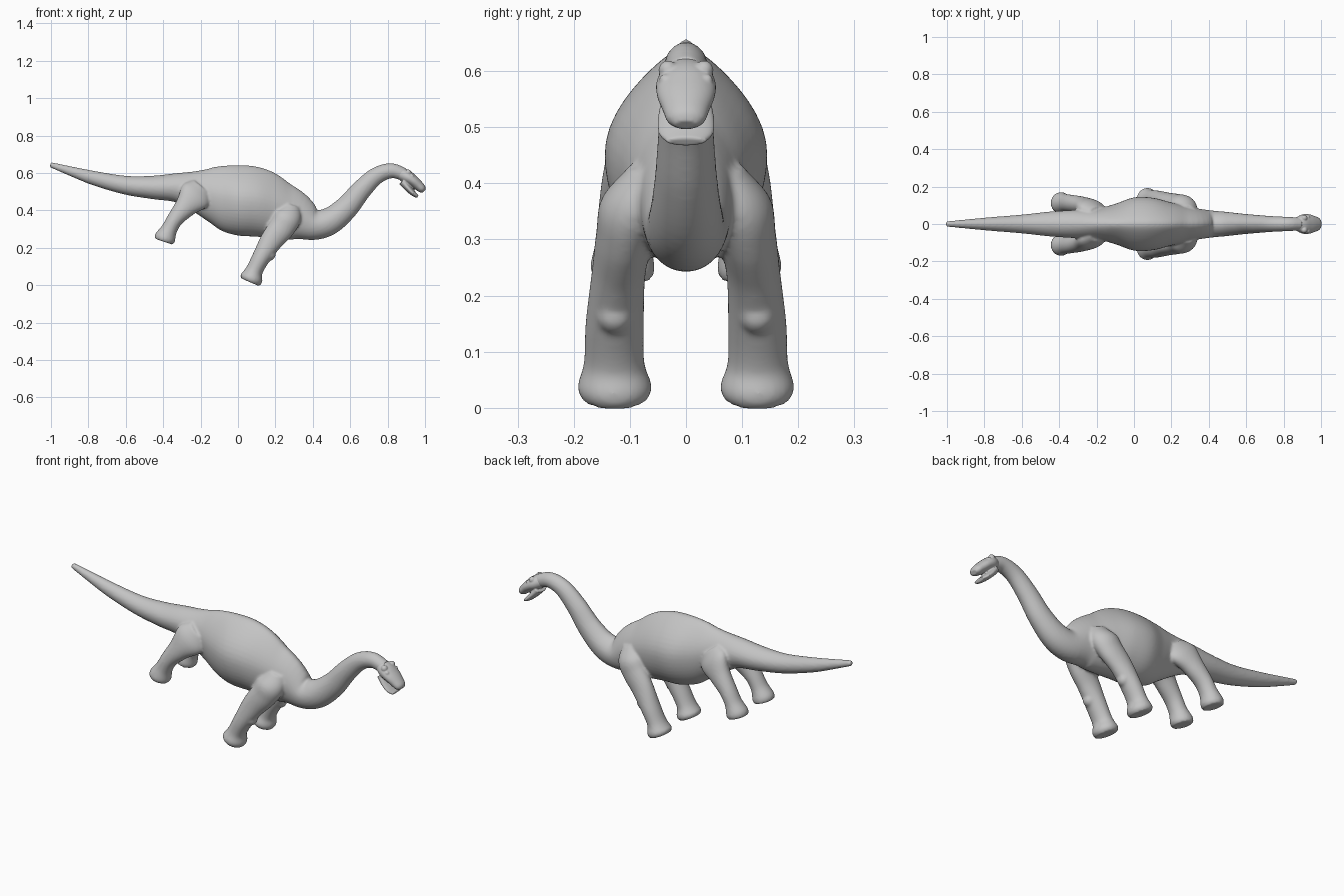
import bpy
import bmesh
from math import cos, sin, pi
from mathutils import Vector, Matrix

if "Cube" in bpy.data.objects:
    bpy.data.objects.remove(bpy.data.objects["Cube"], do_unlink=True)

SIDES = 48
STEPS = 6

skin = bpy.data.materials.new("grey_skin")
skin.use_nodes = True
GREY = (0.55, 0.55, 0.55, 1)
skin.diffuse_color = GREY
skin.node_tree.nodes["Principled BSDF"].inputs["Base Color"].default_value = GREY


def smooth_rows(rows):
    """Fill in a smooth run of cross-sections between the key ones."""
    keys = [Vector(r) for r in rows]
    keys = [keys[0] * 2 - keys[1]] + keys + [keys[-1] * 2 - keys[-2]]
    out = []
    for a, b, c, d in zip(keys, keys[1:], keys[2:], keys[3:]):
        for i in range(STEPS):
            t = i / STEPS
            out.append(b + (c - a) * (t / 2) + (a * 2 - b * 5 + c * 4 - d) * (t * t / 2)
                       + (b * 3 - a - c * 3 + d) * (t ** 3 / 2))
    return out + [keys[-2]]


def loft(bm, rows, side=1, ridge=0):
    """Closed tube; each row is x, y, z, half height, half width."""
    rows = smooth_rows(rows)
    centres = [Vector((r[0], r[1] * side, r[2])) for r in rows]
    rings = []
    for i, (r, c) in enumerate(zip(rows, centres)):
        along = centres[min(i + 1, len(rows) - 1)] - centres[max(i - 1, 0)]
        along.y = 0
        # deep trunk sections stand upright, slim ones follow the path
        along.z *= min(1, max(0, (0.15 - r[3]) / 0.06))
        across = Vector((0, 1, 0))
        up = along.normalized().cross(across)
        pinch = min(0.45, r[3] * ridge)
        ring = []
        for k in range(SIDES):
            a = 2 * pi * k / SIDES
            width = r[4] * cos(a) * (1 - pinch * max(0, sin(a)) ** 2)
            ring.append(bm.verts.new(c + across * width + up * (r[3] * sin(a))))
        rings.append(ring)
    for p, q in zip(rings, rings[1:]):
        for k in range(SIDES):
            n = (k + 1) % SIDES
            bm.faces.new((p[k], p[n], q[n], q[k]))
    bm.faces.new(rings[0])
    bm.faces.new(rings[-1])


def ball(bm, x, y, z, radius):
    bmesh.ops.create_uvsphere(bm, u_segments=16, v_segments=10, radius=radius,
                              matrix=Matrix.Translation((x, y, z)))


def finish(bm, name, voxel, rounds):
    """Fuse the overlapping volumes into one soft skin."""
    bmesh.ops.recalc_face_normals(bm, faces=bm.faces)
    mesh = bpy.data.meshes.new(name)
    bm.to_mesh(mesh)
    bm.free()
    mesh.materials.append(skin)
    obj = bpy.data.objects.new(name, mesh)
    bpy.context.collection.objects.link(obj)
    fuse = obj.modifiers.new("fuse", "REMESH")
    fuse.mode = "VOXEL"
    fuse.voxel_size = voxel
    fuse.use_smooth_shade = True
    soft = obj.modifiers.new("soften", "SMOOTH")
    soft.factor = 0.5
    soft.iterations = rounds
    bpy.ops.object.select_all(action="DESELECT")
    obj.select_set(True)
    bpy.context.view_layer.objects.active = obj
    bpy.ops.object.convert(target="MESH")
    bpy.ops.object.shade_smooth()


# Tail, trunk and neck in one run
spine = [
    (-1.004, 0, .645, .014, .014), (-.9, 0, .612, .025, .024),
    (-.77, 0, .573, .038, .036), (-.6, 0, .535, .05, .05),
    (-.45, 0, .523, .063, .066), (-.32, 0, .521, .08, .075),
    (-.2, 0, .498, .12, .082), (-.1, 0, .467, .169, .108),
    (0, 0, .454, .188, .142), (.1, 0, .447, .187, .14),
    (.2, 0, .423, .175, .115), (.3, 0, .382, .14, .09),
    (.4, 0, .325, .085, .074), (.49, 0, .343, .073, .065),
    (.58, 0, .415, .063, .055), (.66, 0, .51, .054, .048),
    (.74, 0, .585, .046, .042), (.82, 0, .612, .04, .038),
    (.89, 0, .592, .034, .035),
]
# Legs, from the sole up
front_leg = [
    (.063, .127, .017, .053, .058), (.072, .127, .038, .061, .066),
    (.088, .128, .08, .046, .054), (.125, .127, .15, .049, .052),
    (.18, .12, .24, .061, .048), (.235, .108, .31, .07, .052),
    (.268, .09, .37, .072, .06), (.288, .06, .43, .045, .04),
]
hind_leg = [
    (-.397, .112, .233, .05, .053), (-.389, .113, .255, .056, .057),
    (-.367, .113, .3, .043, .047), (-.335, .11, .355, .044, .046),
    (-.28, .1, .42, .06, .047), (-.228, .083, .48, .087, .047),
    (-.19, .055, .525, .062, .04),
]
body = bmesh.new()
loft(body, spine, ridge=2.4)
for side in (1, -1):
    loft(body, front_leg, side)
    loft(body, hind_leg, side)
    ball(body, .168, .127 * side, .165, .034)
finish(body, "body", .0065, 5)

# Head: skull, open lower jaw, brows and eyes
skull = [
    (.86, 0, .602, .03, .03), (.9, 0, .582, .036, .051),
    (.935, 0, .559, .031, .052), (.965, 0, .533, .027, .042),
    (.985, 0, .514, .022, .034), (.995, 0, .504, .011, .02),
]
jaw = [
    (.88, 0, .556, .024, .042), (.91, 0, .518, .018, .05),
    (.938, 0, .49, .014, .049), (.961, 0, .474, .009, .034),
]
head = bmesh.new()
loft(head, skull)
loft(head, jaw)
for side in (1, -1):
    ball(head, .91, .032 * side, .602, .017)
    ball(head, .93, .037 * side, .584, .011)
finish(head, "head", .0035, 2)
